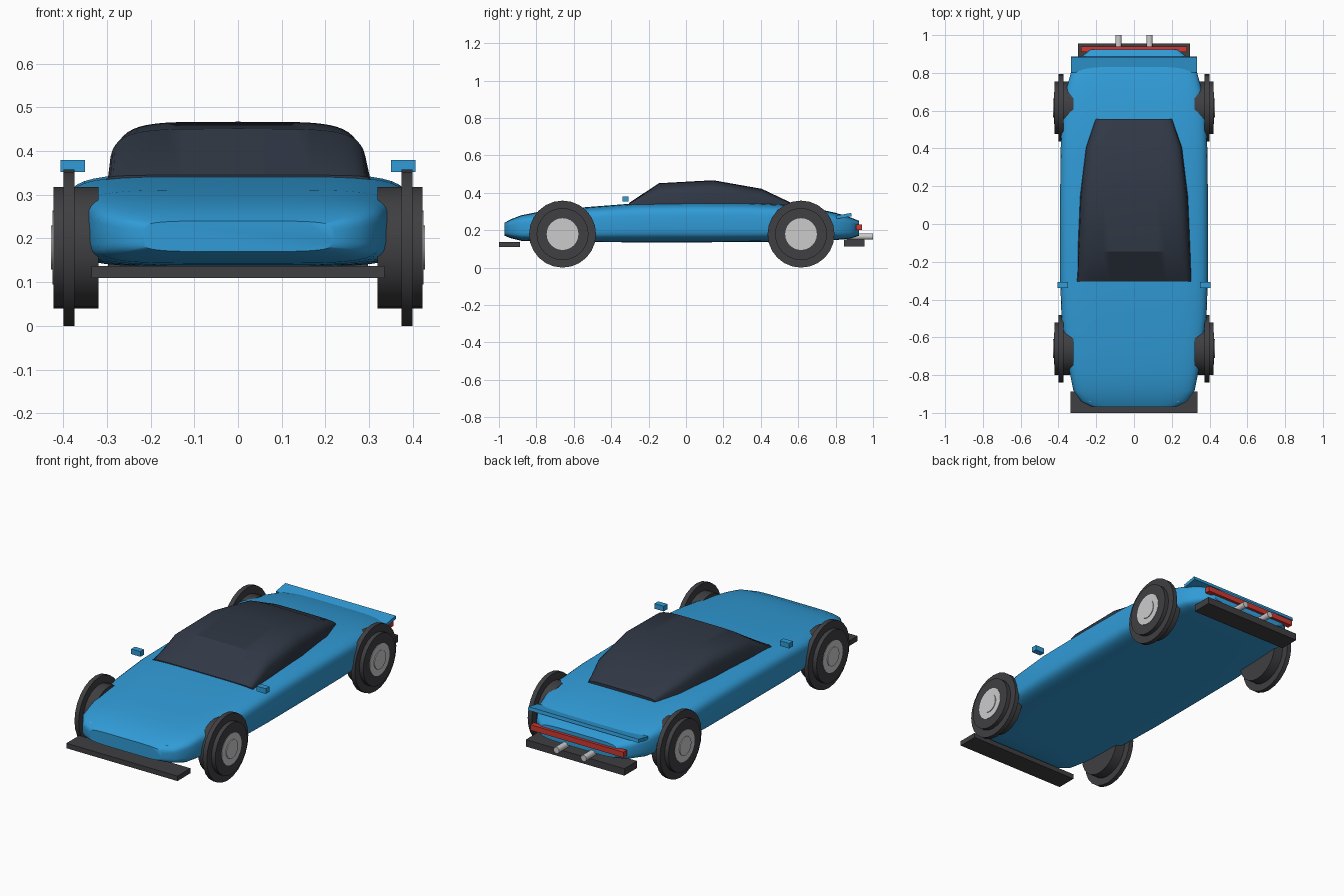
import bpy, bmesh, math
from mathutils import Matrix

if "Cube" in bpy.data.objects:
    bpy.data.objects.remove(bpy.data.objects["Cube"])


def material(name, rgb):
    m = bpy.data.materials.new(name)
    m.diffuse_color = (*rgb, 1)
    m.use_nodes = True
    m.node_tree.nodes["Principled BSDF"].inputs["Base Color"].default_value = m.diffuse_color
    return m


BLUE = material("blue_paint", (0.03, 0.33, 0.68))
GLASS = material("dark_glass", (0.03, 0.04, 0.06))
BLACK = material("black_rubber", (0.05, 0.05, 0.055))
RED = material("red_lamp", (0.62, 0.04, 0.03))
CREAM = material("cream_lamp", (0.80, 0.77, 0.68))
METAL = material("pale_metal", (0.65, 0.65, 0.65))


def finish(name, bm, mat, smooth=None):
    bmesh.ops.recalc_face_normals(bm, faces=bm.faces)
    me = bpy.data.meshes.new(name)
    bm.to_mesh(me)
    bm.free()
    ob = bpy.data.objects.new(name, me)
    bpy.context.collection.objects.link(ob)
    me.materials.append(mat)
    if smooth:
        bpy.ops.object.select_all(action='DESELECT')
        ob.select_set(True)
        bpy.context.view_layer.objects.active = ob
        bpy.ops.object.shade_smooth_by_angle(angle=math.radians(smooth))
    return ob


def box(name, x, y, z, mat, tilt=0):
    bm = bmesh.new()
    size = Matrix.Diagonal((x[1] - x[0], y[1] - y[0], z[1] - z[0], 1))
    centre = Matrix.Translation([(a + b) / 2 for a, b in (x, y, z)])
    bmesh.ops.create_cube(bm, size=1, matrix=centre @ Matrix.Rotation(tilt, 4, 'X') @ size)
    return finish(name, bm, mat)


def cylinder(name, centre, radius, depth, axis, mat, sides=24):
    bm = bmesh.new()
    turn = Matrix.Rotation(math.pi / 2, 4, 'Y' if axis == 'X' else 'X')
    bmesh.ops.create_cone(bm, cap_ends=True, segments=sides, radius1=radius, radius2=radius,
                          depth=depth, matrix=Matrix.Translation(centre) @ turn)
    return finish(name, bm, mat, 30)


def loft(name, sections, mat, smooth):
    bm = bmesh.new()
    rings = [[bm.verts.new(p) for p in s] for s in sections]
    n = len(rings[0])
    for a, b in zip(rings, rings[1:]):
        for i in range(n):
            j = (i + 1) % n
            bm.faces.new((a[i], a[j], b[j], b[i]))
    bm.faces.new(rings[0])
    bm.faces.new(rings[-1])
    return finish(name, bm, mat, smooth)


def spow(v, e):
    return math.copysign(abs(v) ** e, v)


def body_section(y, hw, zb, zt, n=40, power=5.0):
    # Rounded-box cross-section
    ring = []
    for i in range(n):
        a = 2 * math.pi * (i + 0.5) / n
        ring.append((hw * spow(math.cos(a), 2 / power), y,
                     (zt + zb) / 2 + (zt - zb) / 2 * spow(math.sin(a), 2 / power)))
    return ring


def cabin_section(y, hw, zb, zt, n=24, power=5.0):
    # Upper half of a rounded box, leaning inwards
    ring = []
    for i in range(n + 1):
        a = math.pi * i / n
        t = max(0.0, math.sin(a)) ** (2 / power) if 0 < i < n else 0.0
        ring.append((hw * spow(math.cos(a), 2 / power) * (1 - 0.04 * t), y, zb + (zt - zb) * t))
    return ring


# Body shell: y, half width, bottom, top
body = [(-0.97, 0.22, 0.17, 0.24), (-0.94, 0.28, 0.158, 0.257), (-0.88, 0.322, 0.143, 0.28),
        (-0.80, 0.338, 0.139, 0.296), (-0.68, 0.362, 0.137, 0.311), (-0.50, 0.384, 0.136, 0.326),
        (-0.28, 0.392, 0.135, 0.343), (0.05, 0.392, 0.135, 0.348), (0.35, 0.390, 0.136, 0.346),
        (0.55, 0.384, 0.140, 0.336), (0.70, 0.362, 0.144, 0.314), (0.80, 0.335, 0.147, 0.293),
        (0.88, 0.285, 0.155, 0.268), (0.925, 0.23, 0.17, 0.25)]
loft("body_shell", [body_section(*s) for s in body], BLUE, 40)

# Glass cabin
cabin = [(-0.305, 0.303, 0.335, 0.345), (-0.145, 0.298, 0.335, 0.451), (0.145, 0.286, 0.335, 0.467),
         (0.405, 0.255, 0.332, 0.421), (0.555, 0.205, 0.328, 0.350)]
loft("glass_cabin", [cabin_section(*s) for s in cabin], GLASS, 30)

# Wheels: wide core, thin outer ring, pale hub and cap
for side, s in (("left", -1), ("right", 1)):
    for end, y in (("front", -0.66), ("rear", 0.615)):
        tag = f"{end}_{side}"
        cylinder(f"tyre_core_{tag}", (s * 0.3705, y, 0.179), 0.139, 0.103, 'X', BLACK)
        cylinder(f"tyre_ring_{tag}", (s * 0.3865, y, 0.179), 0.179, 0.025, 'X', BLACK)
        cylinder(f"hub_{tag}", (s * 0.405, y, 0.179), 0.085, 0.038, 'X', METAL)
        cylinder(f"hub_cap_{tag}", (s * 0.41, y, 0.179), 0.050, 0.036, 'X', METAL)

    # Headlight, mirror and exhaust on each side
    def span(a, b):
        return sorted((s * a, s * b))
    box(f"headlight_{side}", span(0.12, 0.235), (-0.94, -0.905), (0.222, 0.253), CREAM)
    box(f"mirror_{side}", span(0.35, 0.406), (-0.34, -0.308), (0.352, 0.38), BLUE)
    cylinder(f"exhaust_{side}", (s * 0.082, 0.93, 0.166), 0.017, 0.14, 'Y', METAL, 16)

# Bumpers, tail light bar and spoiler
box("front_bumper", (-0.335, 0.335), (-1.0, -0.888), (0.11, 0.137), BLACK)
box("rear_bumper", (-0.297, 0.297), (0.845, 0.955), (0.112, 0.15), BLACK)
box("tail_light_bar", (-0.28, 0.28), (0.91, 0.94), (0.20, 0.23), RED)
box("spoiler", (-0.333, 0.333), (0.803, 0.885), (0.267, 0.285), BLUE, math.radians(10))
